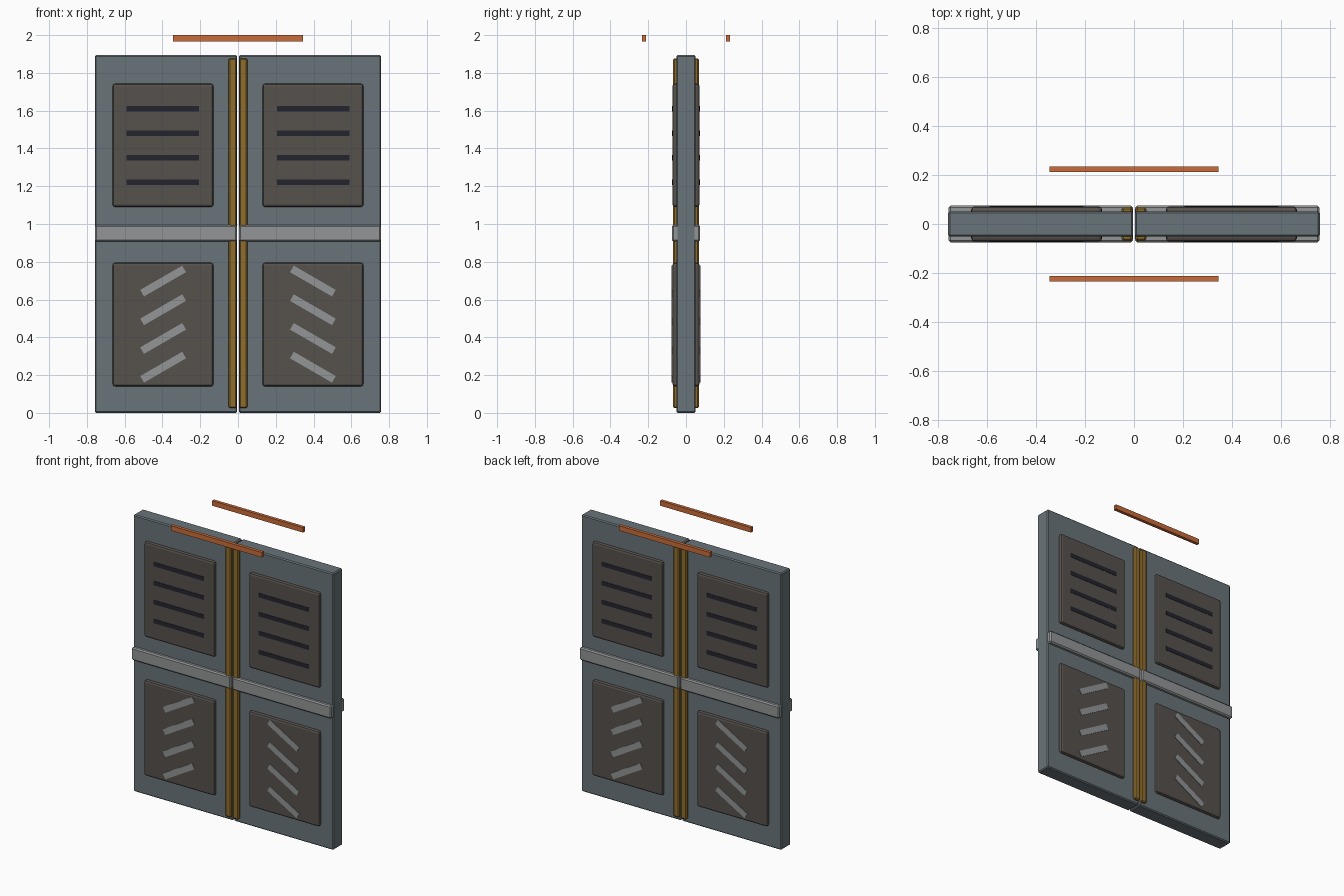
import bpy, bmesh
from math import radians
from mathutils import Matrix, Vector

cube = bpy.data.objects.get("Cube")
if cube:
    bpy.data.objects.remove(cube, do_unlink=True)


def material(name, rgb):
    m = bpy.data.materials.new(name)
    m.use_nodes = True
    colour = (*rgb, 1.0)
    m.diffuse_color = colour
    m.node_tree.nodes["Principled BSDF"].inputs["Base Color"].default_value = colour
    return m


steel = material("blue grey steel", (0.14, 0.175, 0.19))
bronze = material("dark brown panel", (0.094, 0.082, 0.072))
gold = material("dull gold", (0.28, 0.155, 0.027))
silver = material("light grey metal", (0.29, 0.30, 0.305))
black = material("dark slot", (0.017, 0.017, 0.027))
orange = material("orange", (0.58, 0.15, 0.043))


def part(name, mat, boxes, bevel=0.0, segments=1, tilt=0.0, both_faces=True, both_sides=True):
    """Boxes given as (x0, x1, y0, y1, z0, z1), mirrored to the other leaf and face."""
    bm = bmesh.new()
    for x0, x1, y0, y1, z0, z1 in boxes:
        centre = Vector((x0 + x1, y0 + y1, z0 + z1)) / 2
        size = Matrix.Diagonal((x1 - x0, y1 - y0, z1 - z0, 1))
        bmesh.ops.create_cube(bm, size=1, matrix=Matrix.Translation(centre)
                              @ Matrix.Rotation(tilt, 4, 'Y') @ size)
    mesh = bpy.data.meshes.new(name)
    bm.to_mesh(mesh)
    bm.free()
    mesh.materials.append(mat)
    obj = bpy.data.objects.new(name, mesh)
    bpy.context.collection.objects.link(obj)
    if bevel:
        mod = obj.modifiers.new("soft edges", 'BEVEL')
        mod.width = bevel
        mod.segments = segments
    if both_faces or both_sides:
        mod = obj.modifiers.new("mirror", 'MIRROR')
        mod.use_axis = (both_sides, both_faces, False)
        mod.use_mirror_merge = False
    return obj


# Two door leaves with a thin seam between them
part("door_leaf", steel, [(0.004, 0.758, -0.051, 0.051, 0, 1.895)],
     bevel=0.007, both_faces=False)

# Raised upper and lower panels
part("door_panel", bronze,
     [(0.13, 0.664, -0.072, -0.03, z0, z1) for z0, z1 in ((0.14, 0.795), (1.09, 1.743))],
     bevel=0.014, segments=2)

# Upright trim beside the seam
part("centre_trim", gold, [(0.007, 0.05, -0.069, -0.03, 0.025, 1.877)], bevel=0.007)

# Horizontal rail across both leaves
part("middle_rail", silver, [(0.005, 0.757, -0.075, -0.03, 0.908, 0.995)], bevel=0.008)

# Vent slots on the upper panels
part("vent_slot", black,
     [(0.207, 0.589, -0.074, -0.066, z - 0.0145, z + 0.0145)
      for z in (1.22 + 0.13 * i for i in range(4))])

# Slanted bars on the lower panels
part("slanted_bar", silver,
     [(0.268, 0.525, -0.076, -0.066, z - 0.02, z + 0.02)
      for z in (0.242 + 0.152 * i for i in range(4))], tilt=radians(30))

# Light strips standing off above the door
part("overhead_strip", orange, [(-0.345, 0.345, -0.234, -0.212, 1.966, 2.0)],
     both_sides=False)
